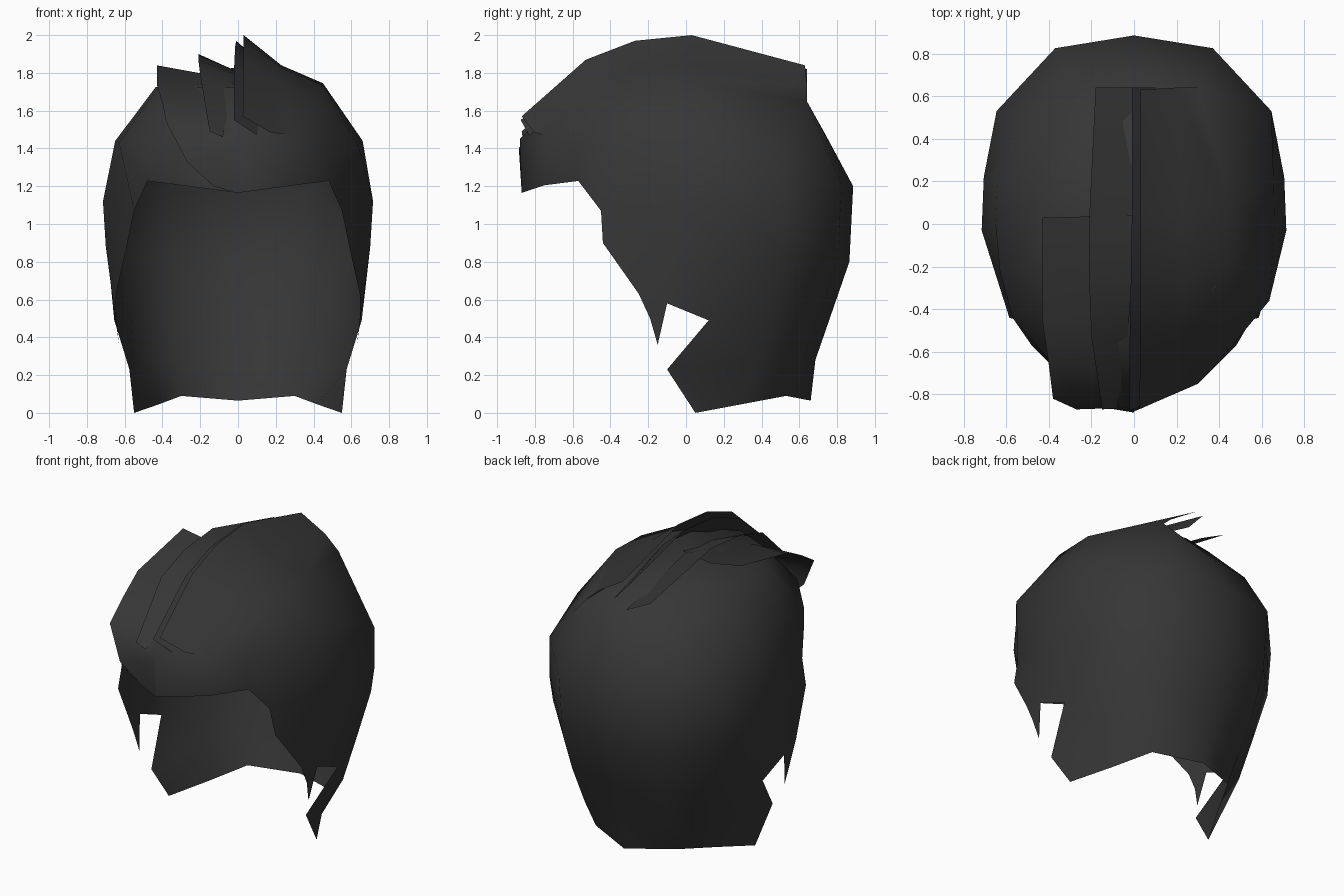
import bpy
import bmesh

hair = bpy.data.materials.new("charcoal hair")
hair.diffuse_color = (0.037, 0.037, 0.037, 1)


def build(name, verts, faces):
    mesh = bpy.data.meshes.new(name)
    mesh.from_pydata(verts, [], faces)
    bm = bmesh.new()
    bm.from_mesh(mesh)
    bmesh.ops.remove_doubles(bm, verts=bm.verts, dist=0.001)
    for f in bm.faces:
        f.smooth = True
    bm.to_mesh(mesh)
    bm.free()
    mesh.materials.append(hair)
    ob = bpy.data.objects.new(name, mesh)
    bpy.context.collection.objects.link(ob)


def sheet(*lines):
    """Quads between edge lines of equal length that run from rear to front."""
    k = len(lines[0])
    return [(a[i], a[i + 1], b[i + 1], b[i])
            for a, b in zip(lines, lines[1:]) for i in range(k - 1)]


# Half shell: rings from brow level down to the nape, each running front to back
brow = [(0, -.88, 1.45), (.31, -.74, 1.43), (.57, -.44, 1.42), (.63, -.22, 1.43),
        (.65, 0, 1.44), (.64, .22, 1.44), (.54, .46, 1.43), (.31, .68, 1.48), (0, .735, 1.48)]
fringe = [(0, -.87, 1.165), (.3, -.75, 1.205), (.48, -.57, 1.228), (.55, -.45, 1.07),
          (.715, -.03, 1.12), (.705, .22, 1.13), (.645, .53, 1.13), (.37, .825, 1.2), (0, .885, 1.2)]
ear = [(.585, -.44, .9), (.70, -.04, .88), (.69, .2, .85), (.63, .515, .84), (.36, .8, .8), (0, .865, .8)]
cheek = [(.645, -.25, .63), (.66, -.1, .58), (.655, .12, .49), (.56, .46, .53), (.35, .71, .53), (0, .775, .54)]
neck = [(.575, -.1, .23), (.505, .395, .26), (.32, .62, .28), (0, .685, .28)]
nape = [(.55, .05, 0), (.42, .29, .045), (.3, .53, .09), (0, .66, .065)]
crown = [(x * .67, y * .67, 1.725) for x, y, z in brow]

# On the right the brow ring is the hem of the big lock
right_brow = [brow[0], (.3, -.75, 1.47), (.45, -.585, 1.42), (.635, -.36, 1.42), (.66, 0, 1.44),
              (.655, .22, 1.44), (.645, .53, 1.27), (.3, .64, 1.65), brow[8]]
right_fringe = fringe[:6] + [(.645, .53, 1.0)] + fringe[7:]

verts, faces = [], []
for side in (-1, 1):
    right = side == 1
    rings = []
    half = []

    def add(points):
        start = len(verts)
        verts.extend((x * side, y, z) for x, y, z in points)
        return list(range(start, len(verts)))

    apex = add([(0, 0, 1.79)])[0]
    for ring in (crown, right_brow if right else brow,
                 right_fringe if right else fringe, ear, cheek, neck, nape):
        rings.append(add(ring))
    half += [(apex, rings[0][i], rings[0][i + 1]) for i in range(8)]
    for level, (up, low) in enumerate(zip(rings, rings[1:])):
        up = up[-len(low):]      # lower rings start further back
        for i in range(len(low) - 1):
            if right and level == 0 and 1 <= i <= 6:
                continue         # replaced by the right lock
            half.append((up[i], low[i], low[i + 1], up[i + 1]))
    # Sideburn point in front of the ear notch
    tip = add([(.645, -.19, .5), (.63, -.15, .36)])
    half.append((rings[4][0], tip[0], tip[1], rings[4][1]))
    if right:
        # Right lock, rising to a ridge at the parting and blending into the side
        b = rings[1]
        ridge = add([(.03, .63, 1.84), (.03, .03, 2), (.03, -.27, 1.97), (.03, -.53, 1.87), (.025, -.87, 1.57)])
        slope = add([(.2, .64, 1.74), (.23, .03, 1.84), (.24, -.27, 1.82), (.23, -.5, 1.74), (.17, -.805, 1.485)])
        edge = add([(.45, .1, 1.745), (.45, -.17, 1.735), (.44, -.38, 1.65)])
        half += sheet(ridge, slope, [b[7]] + edge + [b[1]], [b[6], b[5], b[4], b[3], b[2]])
    faces += half if right else [f[::-1] for f in half]
build("hair_shell", verts, faces)


# Narrower overlapping locks lying on the shell
def lock(name, *lines):
    k = len(lines[0])
    ids = [list(range(n * k, n * k + k)) for n in range(len(lines))]
    build(name, [p for line in lines for p in line], sheet(*ids))


lock("parting_lock",
     [(-.01, .64, 1.82), (-.01, .03, 1.97), (-.015, -.27, 1.94), (-.02, -.53, 1.84), (-.02, -.875, 1.55)],
     [(.1, .64, 1.7), (.15, .03, 1.83), (.15, -.27, 1.8), (.14, -.53, 1.7), (.1, -.83, 1.47)])
lock("middle_lock",
     [(-.18, .64, 1.75), (-.21, .03, 1.9), (-.21, -.27, 1.87), (-.2, -.53, 1.79), (-.15, -.87, 1.49)],
     [(0, .64, 1.66), (-.01, .03, 1.81), (-.01, -.27, 1.79), (-.03, -.53, 1.73), (-.08, -.865, 1.46)])
lock("left_lock",
     [(-.43, .03, 1.84), (-.43, -.45, 1.74), (-.4, -.66, 1.64), (-.38, -.82, 1.54), (-.27, -.87, 1.33), (-.13, -.845, 1.2)],
     [(-.21, .035, 1.8), (-.21, -.45, 1.74), (-.2, -.68, 1.62), (-.17, -.83, 1.48), (-.12, -.865, 1.36), (-.06, -.86, 1.18)],
     [(0, .04, 1.83), (0, -.45, 1.72), (0, -.7, 1.58), (0, -.85, 1.46), (0, -.885, 1.4), (0, -.87, 1.166)])
